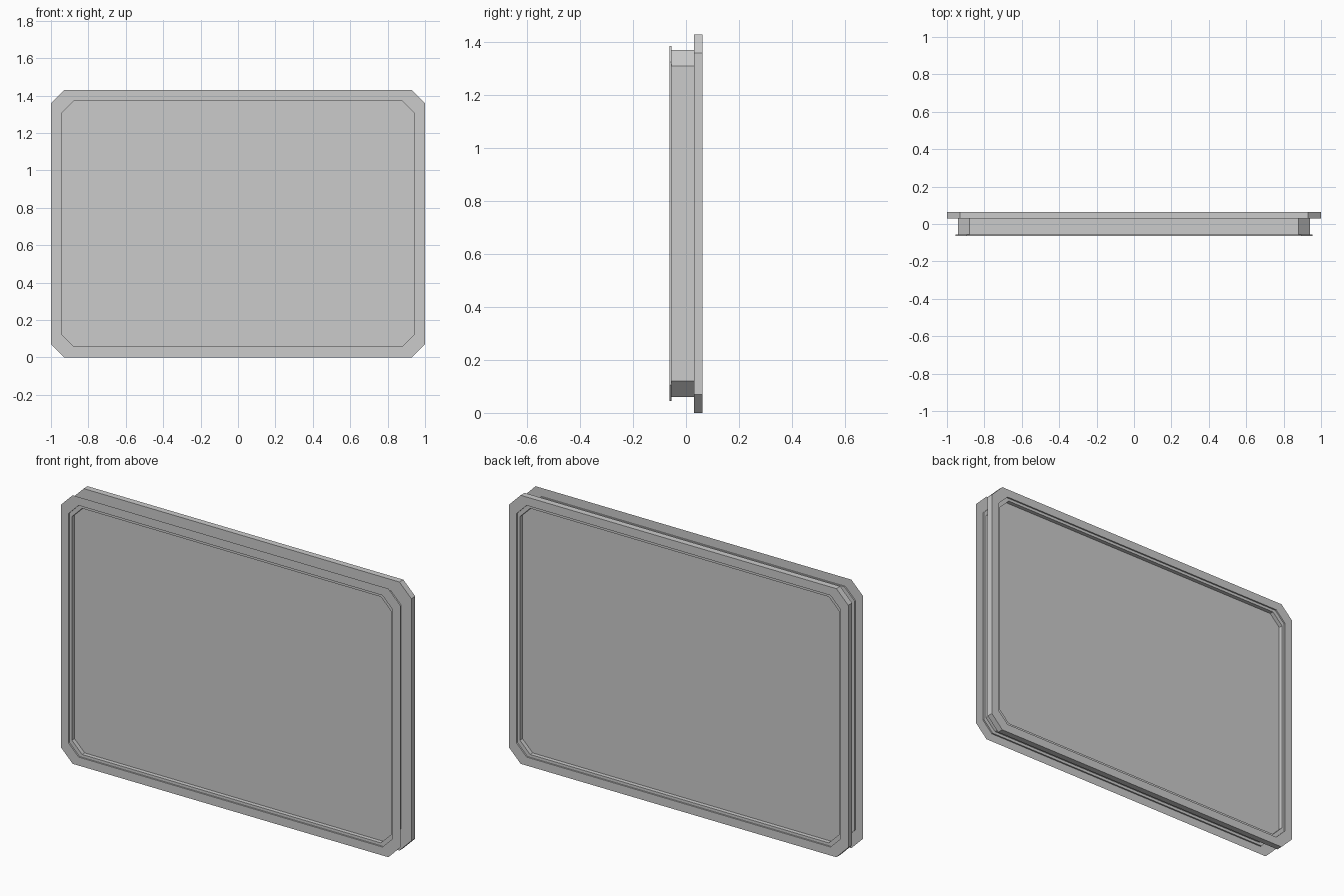
import bpy, bmesh

if "Cube" in bpy.data.objects:
    bpy.data.objects.remove(bpy.data.objects["Cube"])

CZ = 0.715  # height of the panel centre


def outline(hx, hz, c):
    """Rectangle with cut corners, in x and z."""
    return [(hx - c, CZ - hz), (hx, CZ - hz + c), (hx, CZ + hz - c), (hx - c, CZ + hz),
            (-hx + c, CZ + hz), (-hx, CZ + hz - c), (-hx, CZ - hz + c), (-hx + c, CZ - hz)]


def sweep(name, profile, cap=False):
    """Surface through a chain of (outline, y) loops, with an optional end sheet."""
    bm = bmesh.new()
    loops = [[bm.verts.new((x, y, z)) for x, z in outline(*o)] for o, y in profile]
    for a, b in zip(loops, loops[1:]):
        for i in range(8):
            j = (i + 1) % 8
            bm.faces.new((a[i], a[j], b[j], b[i]))
    if cap:
        bm.faces.new(loops[-1])
    bmesh.ops.recalc_face_normals(bm, faces=bm.faces)
    me = bpy.data.meshes.new(name)
    bm.to_mesh(me)
    bm.free()
    ob = bpy.data.objects.new(name, me)
    bpy.context.collection.objects.link(ob)
    return ob


RIM = (1.0, 0.715, 0.07)
STEP = (0.955, 0.67, 0.06)
WALL = (0.94, 0.655, 0.06)

# Front: flat rim, shallow step, wall down to the front pane
sweep("front_frame", [(RIM, -0.063), (STEP, -0.063), (STEP, -0.055),
                      (WALL, -0.055), (WALL, -0.033)], cap=True)
# Back: box rim with the same step and recessed pane
sweep("back_frame", [(WALL, 0.03), (RIM, 0.03), (RIM, 0.063), (STEP, 0.063), (STEP, 0.055),
                     (WALL, 0.055), (WALL, 0.033)], cap=True)
# Wall joining both halves
sweep("frame_wall", [(WALL, -0.033), (WALL, 0.03)])
